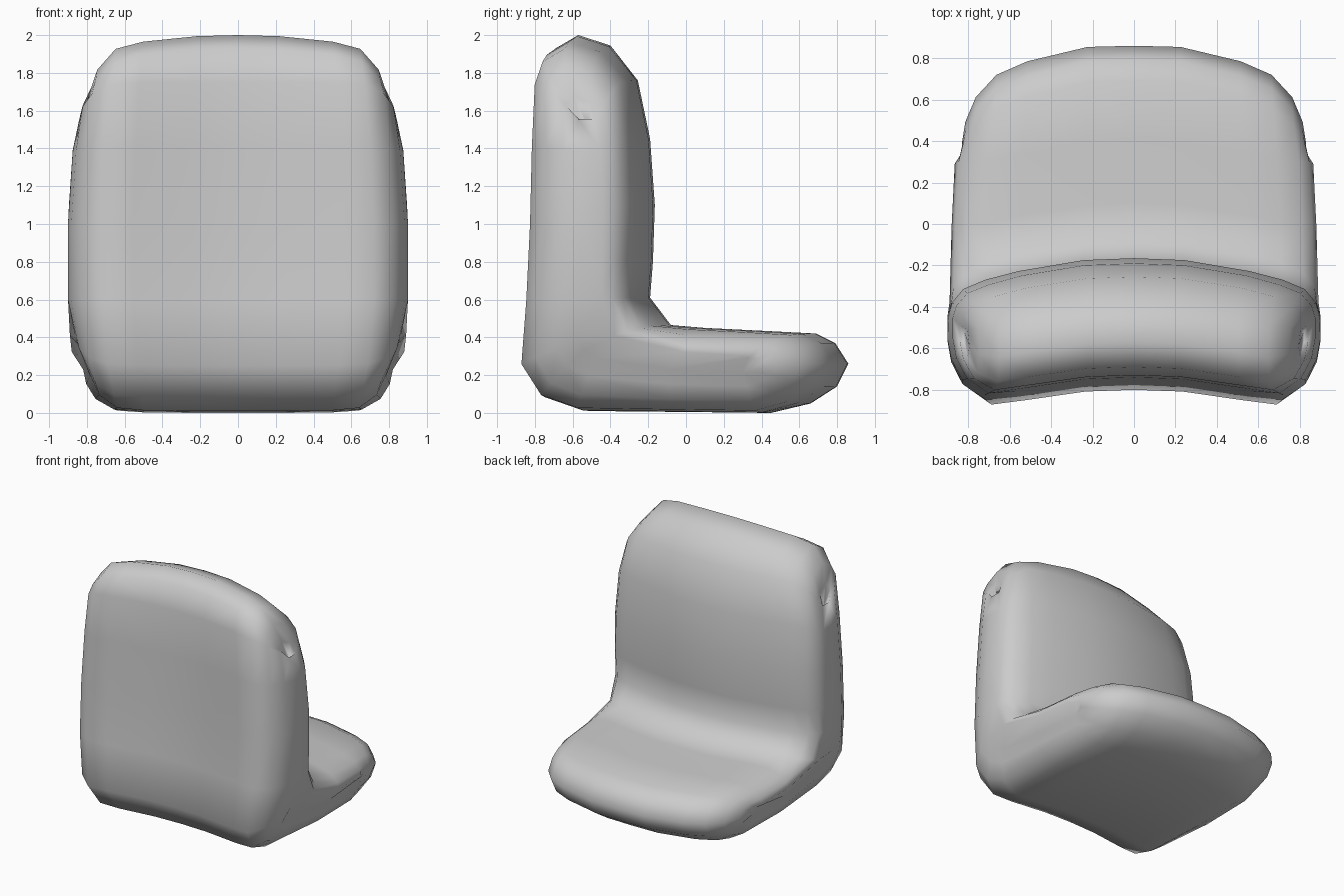
import bpy, bmesh

# L-shaped side profile: y, z, core y, core z, half width
PROFILE = [
    (-.80, .25, -.43, .42, .86), (-.77, .60, -.42, .60, .90), (-.75, 1.0, -.41, 1.0, .90),
    (-.74, 1.4, -.41, 1.38, .875), (-.73, 1.75, -.43, 1.52, .84), (-.69, 1.93, -.44, 1.54, .82),
    (-.57, 2.0, -.44, 1.55, .81), (-.40, 1.945, -.43, 1.54, .82), (-.255, 1.76, -.42, 1.52, .84),
    (-.19, 1.45, -.39, 1.38, .875), (-.165, 1.1, -.38, 1.1, .895), (-.175, .80, -.38, .8, .90),
    (-.19, .61, -.38, .60, .90), (-.08, .465, -.32, .40, .89), (.10, .45, .08, .30, .88),
    (.40, .435, .38, .28, .865), (.69, .42, .50, .27, .84), (.79, .37, .53, .27, .83),
    (.86, .26, .54, .26, .83), (.80, .14, .53, .25, .82), (.66, .05, .48, .25, .80),
    (.45, .00, .38, .25, .80), (.0, .005, .0, .27, .82), (-.50, .01, -.36, .34, .80),
    (-.70, .08, -.40, .38, .82),
]
# Width fraction and thickness fraction of each cross-section
STATIONS = [(0, 1), (.27, 1), (.62, .99), (.80, .95), (.92, .74), (.98, .44), (1, .15)]
# Matching profile points across the narrow end strip, top to seat tip
STRIP = [(6, 6), (5, 7), (4, 8), (3, 9), (2, 10), (2, 11), (1, 12), (0, 12), (24, 13),
         (23, 13), (22, 14), (22, 15), (21, 16), (20, 17), (19, 18)]


def section_point(p, u, r):
    y, z, cy, cz, w = p
    x = w * u
    if y > .5:
        bend = .36 * max(0, x - .15) ** 1.6
    else:
        bend = .21 * max(0, min(x, .7) - .1) ** 1.6
    drop = .12 * x * x if z > 1.9 else 0
    return (x, cy + (y - cy) * r - bend, cz + (z - cz) * r - drop)


# Padded seat and backrest as one lofted cushion
bm = bmesh.new()
rings = [[bm.verts.new(section_point(p, u, r)) for p in PROFILE] for u, r in STATIONS]
n = len(PROFILE)
for a, b in zip(rings, rings[1:]):
    for i in range(n):
        j = (i + 1) % n
        bm.faces.new((a[i], a[j], b[j], b[i]))

# Close the end of the loft with a strip
end = rings[-1]
for (a, b), (c, d) in zip(STRIP, STRIP[1:]):
    corners = list(dict.fromkeys((a, b, d, c)))
    bm.faces.new([end[i] for i in corners])

# Mirror the half across x = 0
geom = bm.verts[:] + bm.edges[:] + bm.faces[:]
bmesh.ops.mirror(bm, geom=geom, axis='X', merge_dist=.0005)
bmesh.ops.remove_doubles(bm, verts=bm.verts[:], dist=.0005)
bmesh.ops.recalc_face_normals(bm, faces=bm.faces[:])
for f in bm.faces:
    f.smooth = True

mesh = bpy.data.meshes.new("seat")
bm.to_mesh(mesh)
bm.free()
seat = bpy.data.objects.new("seat", mesh)
bpy.context.collection.objects.link(seat)
